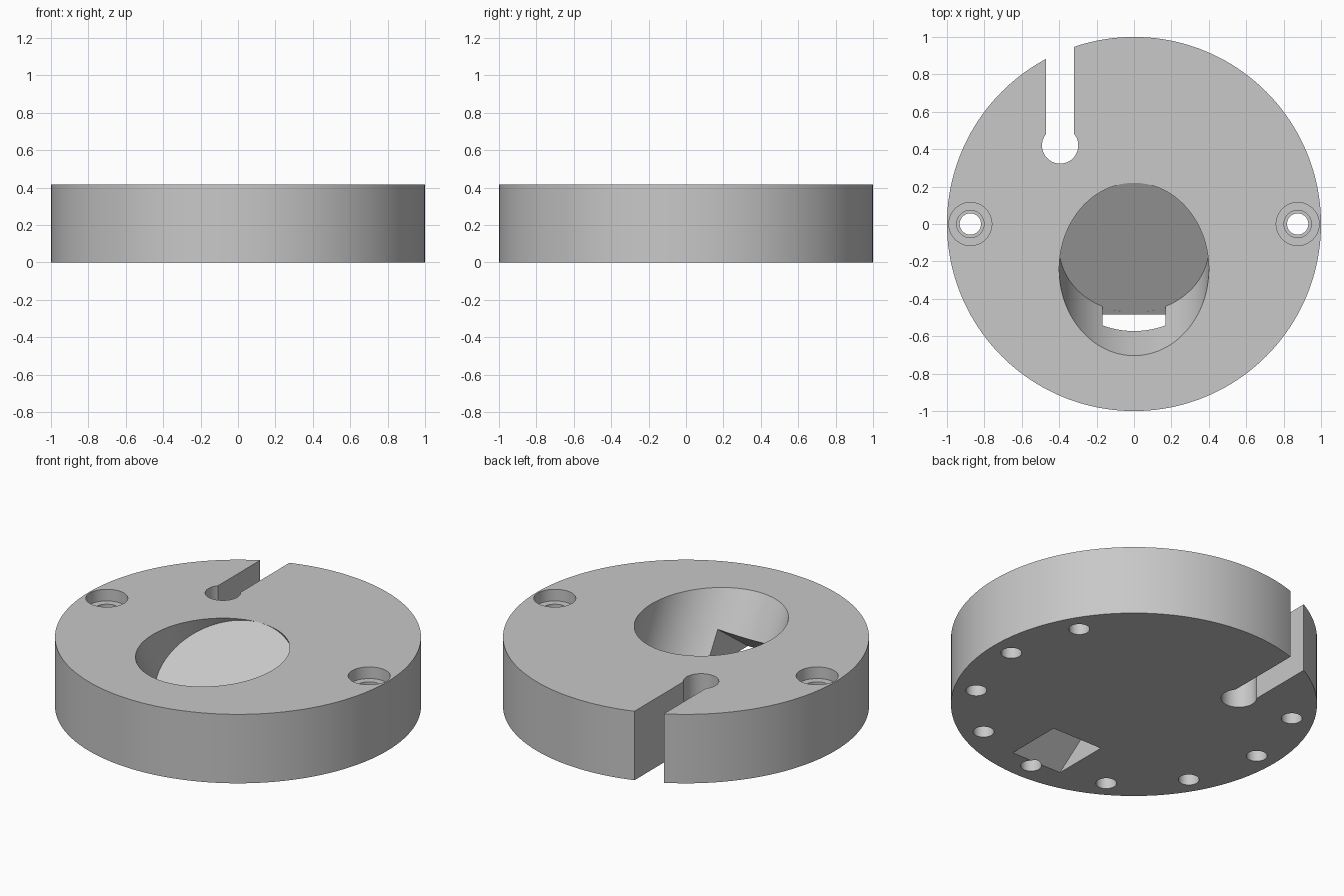
import bpy
import bmesh
from math import radians, sin, cos, tan
from mathutils import Matrix, Vector

cube = bpy.data.objects.get("Cube")
if cube:
    bpy.data.objects.remove(cube, do_unlink=True)

HEIGHT = 0.416
TILT = radians(30)

grey = bpy.data.materials.new("light_grey")
grey.use_nodes = True
COLOUR = (0.58, 0.58, 0.58, 1)
grey.diffuse_color = COLOUR
grey.node_tree.nodes["Principled BSDF"].inputs["Base Color"].default_value = COLOUR


def make_object(name, bm):
    bmesh.ops.recalc_face_normals(bm, faces=bm.faces)
    mesh = bpy.data.meshes.new(name)
    bm.to_mesh(mesh)
    bm.free()
    mesh.materials.append(grey)
    obj = bpy.data.objects.new(name, mesh)
    bpy.context.collection.objects.link(obj)
    return obj


def cylinder(name, radius, base, length, segments=48, tilt=0.0):
    """Cylinder standing on its base point, leaning towards the front."""
    bm = bmesh.new()
    matrix = (Matrix.Translation(Vector(base)) @ Matrix.Rotation(tilt, 4, 'X')
              @ Matrix.Translation((0, 0, length / 2)))
    bmesh.ops.create_cone(bm, cap_ends=True, segments=segments, radius1=radius,
                          radius2=radius, depth=length, matrix=matrix)
    return make_object(name, bm)


def prism(name, profile, x0, x1):
    """Extrude a (y, z) profile from x0 to x1."""
    bm = bmesh.new()
    face = bm.faces.new([bm.verts.new((x0, y, z)) for y, z in profile])
    ext = bmesh.ops.extrude_face_region(bm, geom=[face])
    moved = [v for v in ext["geom"] if isinstance(v, bmesh.types.BMVert)]
    bmesh.ops.translate(bm, verts=moved, vec=(x1 - x0, 0, 0))
    return make_object(name, bm)


def cut(target, cutter):
    """Subtract the cutter from the target and discard it."""
    mod = target.modifiers.new("cut", 'BOOLEAN')
    mod.operation = 'DIFFERENCE'
    mod.solver = 'EXACT'
    mod.object = cutter
    cutter.hide_render = True
    bpy.context.view_layer.objects.active = target
    bpy.ops.object.modifier_apply(modifier=mod.name)
    bpy.data.objects.remove(cutter, do_unlink=True)


# Round base
base = cylinder("round_base", 1.0, (0, 0, 0), HEIGHT, 160)

# Tilted round pocket, its floor rising to meet the top face
POCKET_R, POCKET_BACK = 0.4, 0.22
floor_centre = (0, POCKET_BACK - POCKET_R * cos(TILT), HEIGHT - POCKET_R * sin(TILT))
cut(base, cylinder("pocket", POCKET_R, floor_centre, 1.0, 128, TILT))


# Sloping channel from the pocket's low edge out through the underside
def floor_z(y):
    return HEIGHT + (y - POCKET_BACK) * tan(TILT)


def roof_z(y):
    return (y + 0.83) * 0.73


channel = [(-0.87, roof_z(-0.87)), (-0.483, roof_z(-0.87)),
           (-0.483, floor_z(-0.483)), (-0.40, floor_z(-0.40) + 0.001),
           (-0.40, roof_z(-0.40))]
cut(base, prism("channel", channel, -0.168, 0.168))

# Keyhole slot open to the rim
SLOT_X, SLOT_Y = -0.395, 0.42
slot = [(SLOT_Y, -0.1), (1.1, -0.1), (1.1, 0.6), (SLOT_Y, 0.6)]
cut(base, prism("slot", slot, SLOT_X - 0.075, SLOT_X + 0.075))
cut(base, cylinder("slot_end", 0.097, (SLOT_X, SLOT_Y, -0.1), 0.7, 64))

# Ring of holes: two stepped through holes, the rest blind from below
RING = 0.875
for degrees in range(150, 391, 30):
    angle = radians(degrees)
    x, y = RING * cos(angle), RING * sin(angle)
    through = degrees % 180 == 0
    cut(base, cylinder("hole", 0.057, (x, y, -0.1), 0.7 if through else 0.35))
    if through:
        cut(base, cylinder("step", 0.073, (x, y, HEIGHT - 0.09), 0.3))
        cut(base, cylinder("counterbore", 0.115, (x, y, HEIGHT - 0.07), 0.3))

# Smooth walls with sharp rims
bpy.ops.object.select_all(action='DESELECT')
base.select_set(True)
bpy.context.view_layer.objects.active = base
bpy.ops.object.shade_smooth_by_angle(angle=radians(25))
